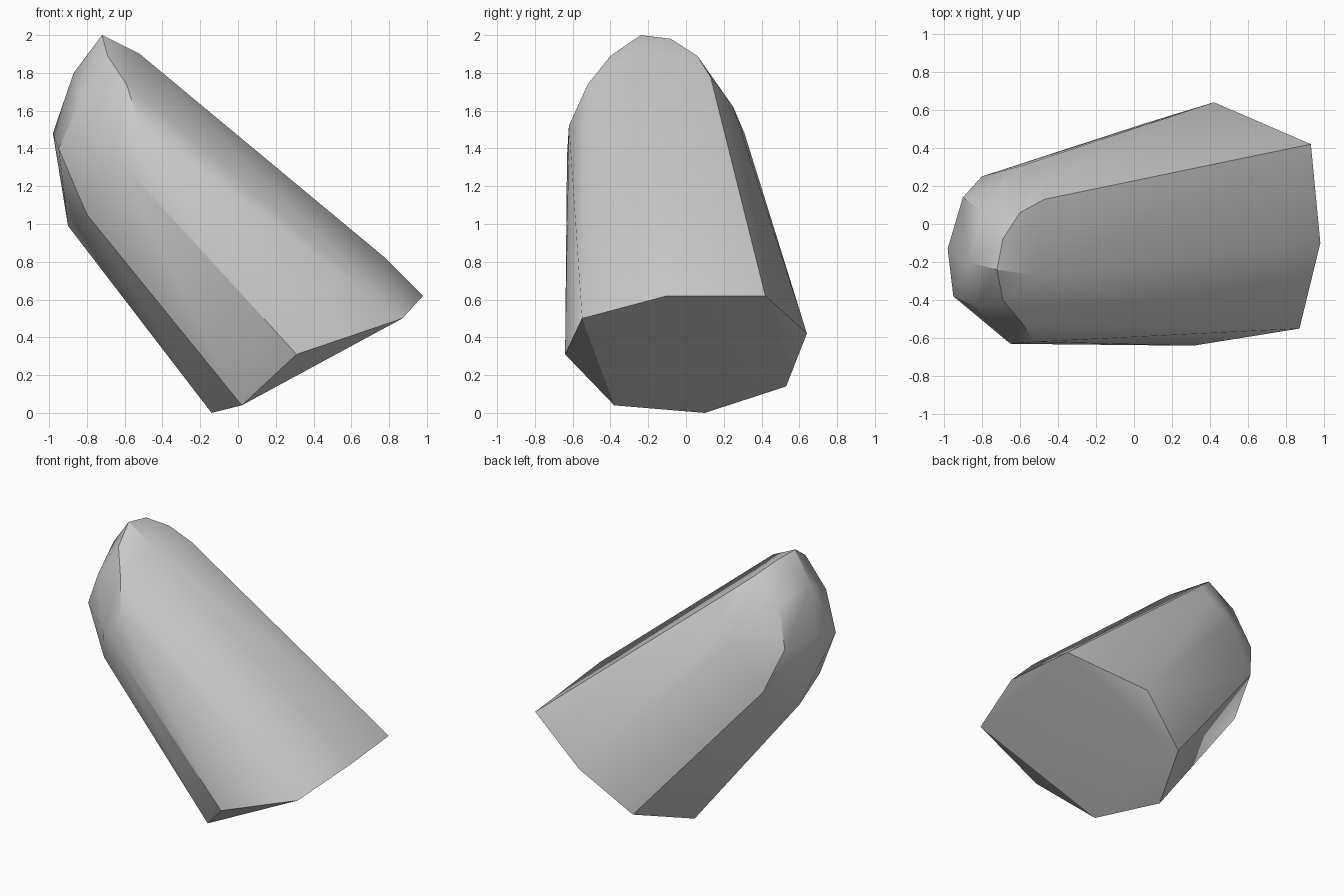
import bpy
import bmesh
import math
from mathutils import Vector

# Remove the default cube only
default_cube = bpy.data.objects.get("Cube")
if default_cube:
    bpy.data.objects.remove(default_cube, do_unlink=True)


def make_material(name, colour):
    """Plain flat material, shown alike in viewport and render."""
    material = bpy.data.materials.new(name)
    material.use_nodes = True
    material.diffuse_color = colour
    shader = material.node_tree.nodes["Principled BSDF"]
    shader.inputs["Base Color"].default_value = colour
    return material


def hull_object(name, rings, material):
    """Build a faceted convex solid around rings of corner points."""
    mesh = bpy.data.meshes.new(name)
    solid = bmesh.new()
    for ring in rings:
        for corner in ring:
            solid.verts.new(Vector(corner) / 100)
    result = bmesh.ops.convex_hull(solid, input=solid.verts[:])
    unused = [v for v in solid.verts if not v.link_faces]
    bmesh.ops.delete(solid, geom=unused, context="VERTS")
    bmesh.ops.recalc_face_normals(solid, faces=solid.faces[:])
    solid.to_mesh(mesh)
    solid.free()
    mesh.materials.append(material)
    item = bpy.data.objects.new(name, mesh)
    bpy.context.collection.objects.link(item)
    return item


# Slanted eight-sided foot of the stone, in hundredths of a unit
foot_ring = [
    (98, -10, 62), (87, -55, 50), (31, -64, 31), (2, -38, 4),
    (-14, 10, 0), (6, 53, 14), (42, 64, 42), (93, 42, 62),
]

# Shoulder, where the long sides start to round over
shoulder_ring = [
    (78, -12, 82), (-52, -27, 190), (-52, -62, 152), (-65, -63, 136),
    (-80, -41, 105), (-90, -3, 99), (-80, 25, 116), (-58, 31, 148),
    (-46, 25, 162), (-47, 13, 178),
]

# Bevelled band around the blunt tip
tip_ring = [
    (-95, -38, 140), (-98, -13, 148), (-90, 14, 146), (-80, 7, 175),
    (-87, -20, 180), (-83, -44, 166),
]

# Crest that closes the tip
crest_ring = [
    (-72, -24, 200), (-69, -8, 198), (-60, 6, 189),
    (-69, -40, 189), (-59, -52, 174),
]

stone_grey = make_material("stone grey", (0.6, 0.6, 0.6, 1))
stone = hull_object(
    "leaning_stone",
    [foot_ring, shoulder_ring, tip_ring, crest_ring],
    stone_grey,
)

# Soft shading across shallow facets, crisp along the strong edges
bpy.ops.object.select_all(action="DESELECT")
stone.select_set(True)
bpy.context.view_layer.objects.active = stone
bpy.ops.object.shade_smooth_by_angle(angle=math.radians(30))
